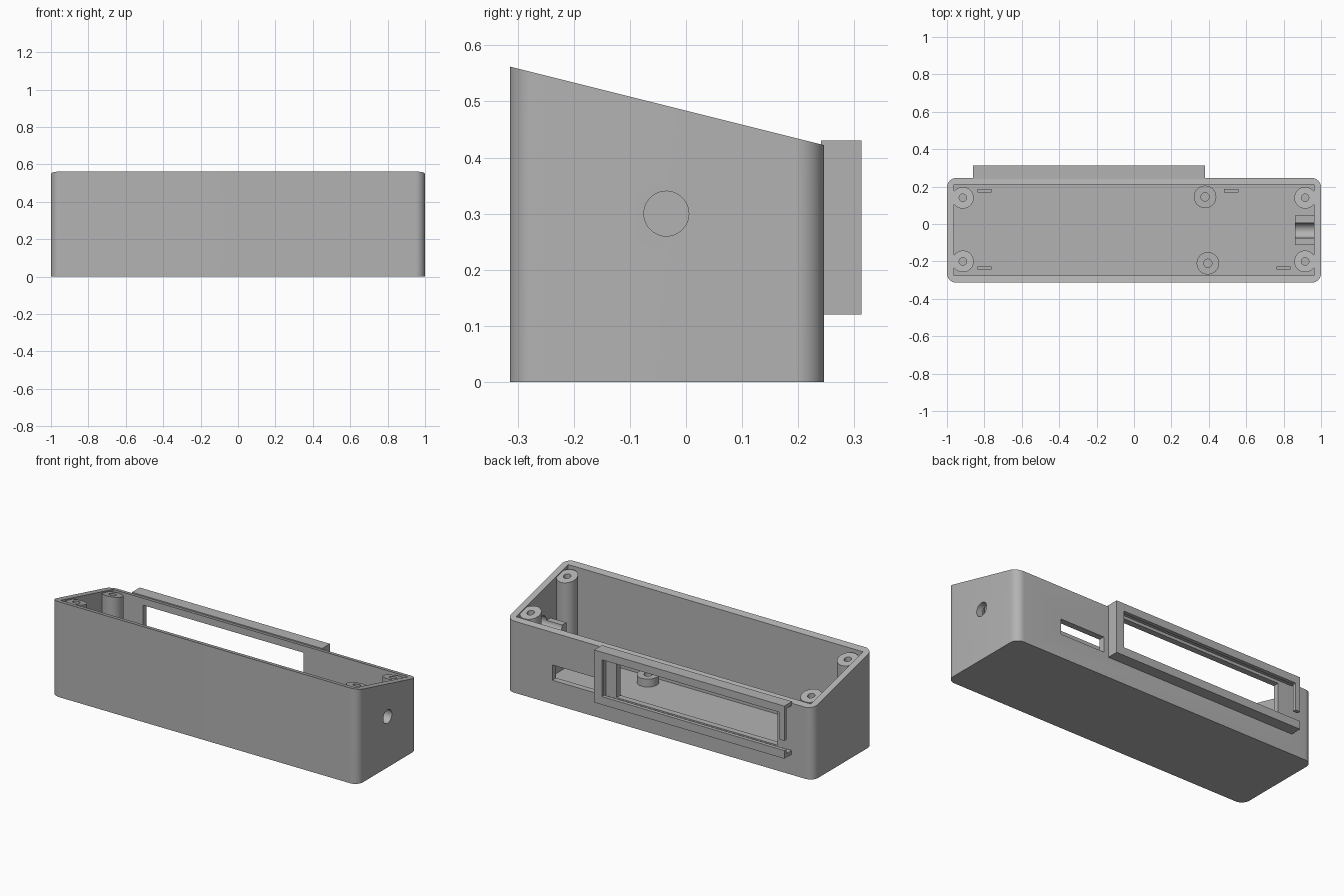
import bpy, bmesh, math
from mathutils import Matrix, Vector

old = bpy.data.objects.get("Cube")
if old:
    bpy.data.objects.remove(old, do_unlink=True)

grey = bpy.data.materials.new("plain_grey")
grey.use_nodes = True
COLOUR = (0.45, 0.45, 0.45, 1)
grey.diffuse_color = COLOUR
grey.node_tree.nodes["Principled BSDF"].inputs["Base Color"].default_value = COLOUR

BACK, FRONT, FLOOR = 0.246, -0.314, 0.035


def rim(y):
    """Height of the sloping rim at depth y."""
    return 0.422 + (BACK - y) * 0.25


def finish(name, bm):
    bmesh.ops.recalc_face_normals(bm, faces=bm.faces)
    mesh = bpy.data.meshes.new(name)
    bm.to_mesh(mesh)
    bm.free()
    obj = bpy.data.objects.new(name, mesh)
    bpy.context.collection.objects.link(obj)
    mesh.materials.append(grey)
    return obj


def prism(name, outline, z0, top):
    """Upright solid over an xy outline; top(y) gives the height."""
    bm = bmesh.new()
    low = [bm.verts.new((x, y, z0)) for x, y in outline]
    high = [bm.verts.new((x, y, top(y))) for x, y in outline]
    bm.faces.new(low)
    bm.faces.new(high)
    n = len(outline)
    for i in range(n):
        j = (i + 1) % n
        bm.faces.new((low[i], low[j], high[j], high[i]))
    return finish(name, bm)


def box(name, x0, x1, y0, y1, z0, z1):
    return prism(name, [(x0, y0), (x1, y0), (x1, y1), (x0, y1)], z0, lambda y: z1)


def circle(cx, cy, r, n=40):
    return [(cx + r * math.cos(math.tau * i / n), cy + r * math.sin(math.tau * i / n))
            for i in range(n)]


def rounded(x0, x1, y0, y1, r, steps=10):
    pts = []
    corners = [(x1 - r, y1 - r), (x0 + r, y1 - r), (x0 + r, y0 + r), (x1 - r, y0 + r)]
    for k, (cx, cy) in enumerate(corners):
        for i in range(steps + 1):
            a = math.pi / 2 * (k + i / steps)
            pts.append((cx + r * math.cos(a), cy + r * math.sin(a)))
    return pts


def combine(obj, others, operation="DIFFERENCE"):
    """Apply boolean operations and discard the helper solids."""
    bpy.context.view_layer.objects.active = obj
    for other in others:
        mod = obj.modifiers.new("boolean", "BOOLEAN")
        mod.operation = operation
        mod.solver = "EXACT"
        mod.object = other
        bpy.ops.object.modifier_apply(modifier=mod.name)
        bpy.data.objects.remove(other, do_unlink=True)
    return obj


def side_bore():
    bm = bmesh.new()
    turn = Matrix.Translation(Vector((0.95, -0.035, 0.3))) @ Matrix.Rotation(math.pi / 2, 4, "Y")
    bmesh.ops.create_cone(bm, cap_ends=True, segments=40, radius1=0.04, radius2=0.04,
                          depth=0.3, matrix=turn)
    return finish("bore_cutter", bm)


# Open case with sloping rim, window, slot and side hole
case = prism("case", rounded(-1, 1, FRONT, BACK, 0.05), 0, rim)
inner = [(-0.962, -0.276), (0.962, -0.276), (0.962, 0.21), (-0.962, 0.21)]
combine(case, [
    prism("cavity_cutter", inner, FLOOR, lambda y: rim(y) + 0.1),
    box("window_cutter", -0.768, 0.28, 0.15, 0.3, 0.15, 0.39),
    box("slot_cutter", 0.41, 0.7, 0.15, 0.3, 0.14, 0.23),
    side_bore()])

# Corner screw posts
for side, sx in (("right", -1), ("left", 1)):
    for end, y in (("front", -0.2), ("back", 0.14)):
        post = prism(f"{end}_{side}_post", circle(0.915 * sx, y, 0.058), FLOOR - 0.01,
                     lambda v: rim(v) - 0.008)
        combine(post, [prism("hole_cutter", circle(0.915 * sx, y, 0.02), 0.15,
                             lambda v: 0.8)])

# Short board standoffs on the floor
for name, x, y in (("back_standoff", 0.38, 0.145), ("front_standoff", 0.395, -0.21)):
    peg = prism(name, circle(x, y, 0.06), FLOOR - 0.01, lambda v: 0.082)
    combine(peg, [prism("hole_cutter", circle(x, y, 0.022), 0.04, lambda v: 0.2)])

# Small locating tabs on the floor
for i, (x, y) in enumerate([(-0.8, 0.177), (-0.8, -0.235), (0.8, -0.235), (0.52, 0.177)]):
    box(f"floor_tab_{i + 1}", x - 0.038, x + 0.038, y - 0.009, y + 0.009, FLOOR - 0.01, 0.085)

# Half-round cradle inside the side hole
cradle = box("cable_cradle", 0.86, 0.965, -0.113, 0.046, FLOOR - 0.01, 0.3)
combine(cradle, [side_bore()])

# Slide-in frame on the back: lipped rails, closed at one end
X0, X1, OUT = -0.86, 0.38, 0.313
frame = box("slide_frame", X0, X1, BACK - 0.005, OUT, 0.12, 0.43)
combine(frame, [
    box("channel_cutter", X0 - 0.1, X1 - 0.03, 0.1, OUT - 0.022, 0.143, 0.407),
    box("mouth_cutter", X0 - 0.1, X1 - 0.05, 0.1, OUT + 0.1, 0.168, 0.385)])
box("frame_end_latch", X0, X0 + 0.03, OUT - 0.022, OUT, 0.225, 0.39)

# Smooth curved walls, crisp edges
bpy.ops.object.select_all(action="DESELECT")
for obj in bpy.context.scene.objects:
    if obj.type == "MESH" and grey.name in obj.data.materials:
        obj.select_set(True)
        bpy.context.view_layer.objects.active = obj
bpy.ops.object.shade_smooth_by_angle(angle=math.radians(30))
bpy.ops.object.select_all(action="DESELECT")
